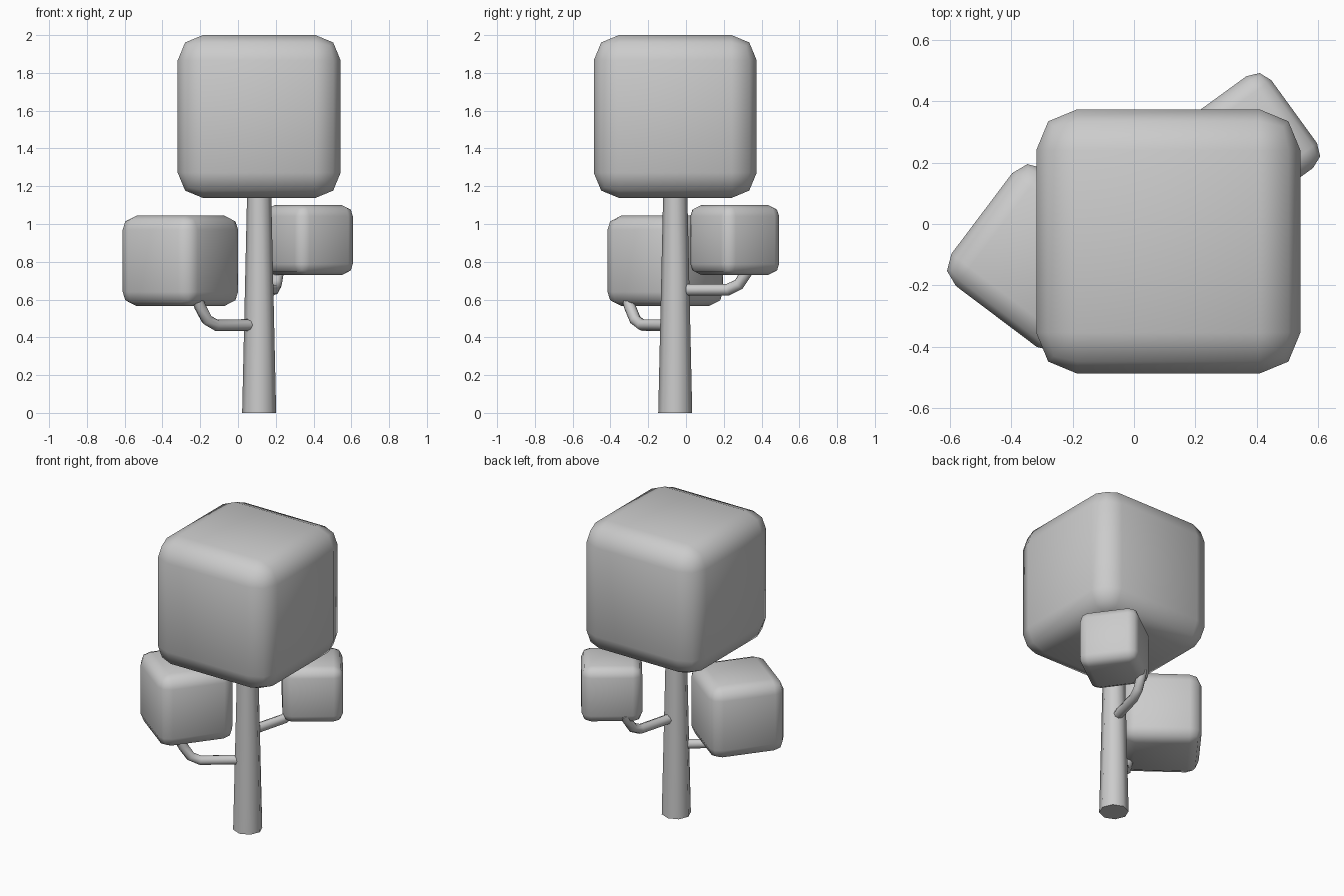
import bpy
from math import radians, cos, sin

if "Cube" in bpy.data.objects:
    bpy.data.objects.remove(bpy.data.objects["Cube"])

TX, TY = 0.112, -0.057   # trunk axis


def crown(name, center, size, bevel, angle=0):
    """Leaf block: a cube with two-step rounded edges."""
    bpy.ops.mesh.primitive_cube_add(size=size, location=center,
                                    rotation=(0, 0, radians(angle)))
    ob = bpy.context.object
    ob.name = name
    mod = ob.modifiers.new("rounding", 'BEVEL')
    mod.width = bevel
    mod.segments = 2
    mod.limit_method = 'NONE'
    bpy.ops.object.shade_smooth()
    return ob


def branch(name, height, angle):
    """Bent tube leaving the trunk level and turning up into a leaf block."""
    profile = [(0.03, 0), (0.288, 0), (0.348, 0.028), (0.393, 0.095), (0.412, 0.135)]
    cu = bpy.data.curves.new(name, 'CURVE')
    cu.dimensions = '3D'
    cu.bevel_depth = 0.031
    cu.bevel_resolution = 2
    cu.use_fill_caps = True
    sp = cu.splines.new('POLY')
    sp.points.add(len(profile) - 1)
    a = radians(angle)
    for p, (d, z) in zip(sp.points, profile):
        p.co = (TX + d * cos(a), TY + d * sin(a), height + z, 1)
    ob = bpy.data.objects.new(name, cu)
    bpy.context.collection.objects.link(ob)
    bpy.ops.object.select_all(action='DESELECT')
    ob.select_set(True)
    bpy.context.view_layer.objects.active = ob
    bpy.ops.object.convert(target='MESH')
    bpy.ops.object.shade_smooth_by_angle(angle=radians(60))


# Tapered trunk, running slightly into the main crown
bpy.ops.mesh.primitive_cone_add(vertices=8, radius1=0.09, radius2=0.063, depth=1.2,
                                location=(TX, TY, 0.6))
bpy.context.object.name = "trunk"
bpy.ops.object.shade_smooth_by_angle(angle=radians(60))

# Leaf blocks
crown("main_crown", (TX, TY, 1.569), 0.862, 0.133)
crown("left_crown", (-0.305, -0.11, 0.805), 0.48, 0.075, -37)
crown("right_crown", (0.373, 0.258, 0.915), 0.37, 0.058, 36)

# Branches
branch("left_branch", 0.465, 217.5)
branch("right_branch", 0.652, 75)
